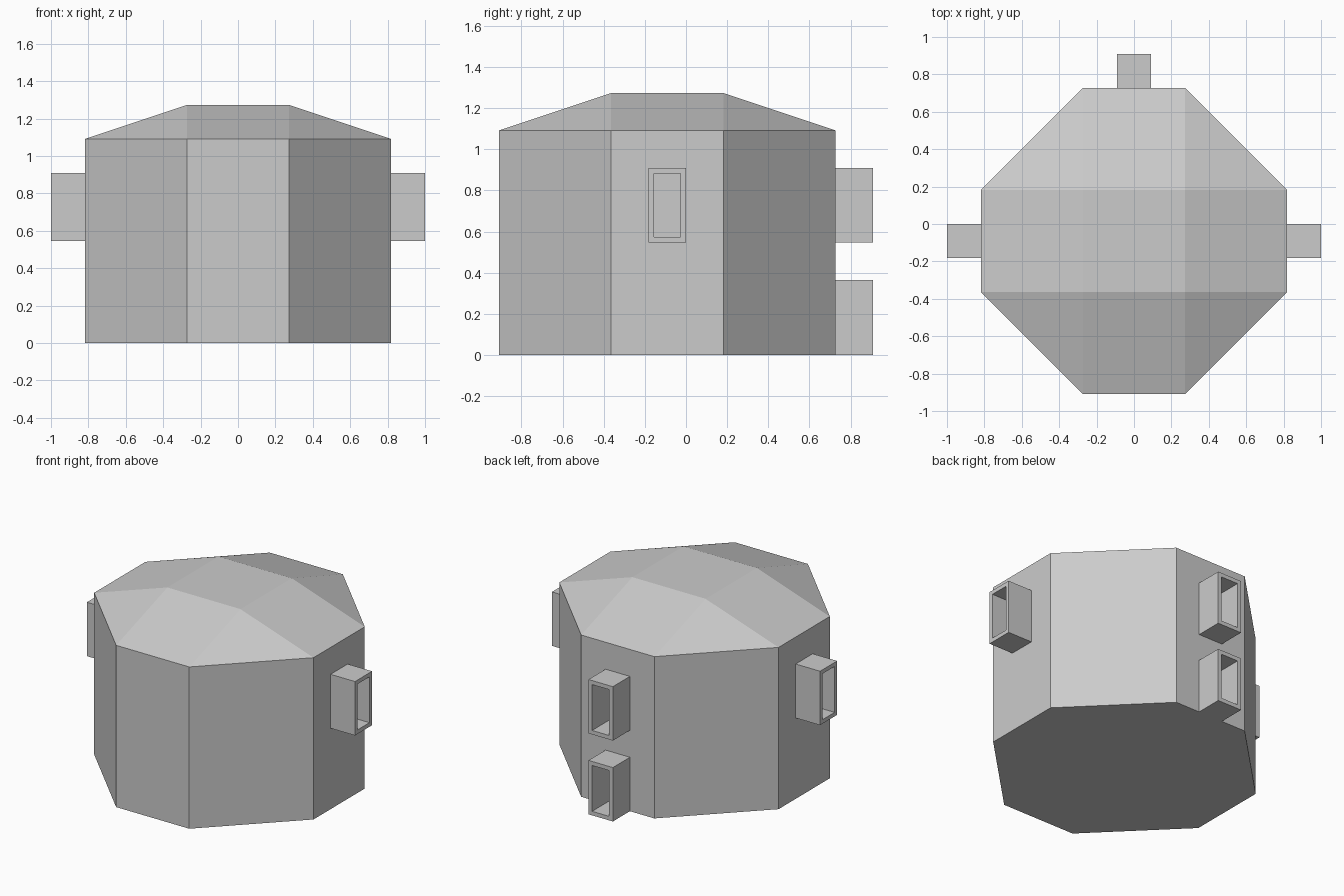
import bpy, bmesh
from math import pi
from mathutils import Matrix, Vector

if "Cube" in bpy.data.objects:
    bpy.data.objects.remove(bpy.data.objects["Cube"])

U = 2 / 11          # grid unit of the model
CY = -U / 2         # body centre in y


def make_object(name, bm):
    bmesh.ops.recalc_face_normals(bm, faces=bm.faces)
    mesh = bpy.data.meshes.new(name)
    bm.to_mesh(mesh)
    bm.free()
    ob = bpy.data.objects.new(name, mesh)
    bpy.context.collection.objects.link(ob)
    return ob


def bridge(bm, a, b):
    n = len(a)
    for i in range(n):
        bm.faces.new((a[i], a[(i + 1) % n], b[(i + 1) % n], b[i]))


# Octagonal body with a low faceted roof
def build_body():
    bm = bmesh.new()
    o, i = 4.5 * U, 1.5 * U
    outline = [(o, -i), (o, i), (i, o), (-i, o), (-o, i), (-o, -i), (-i, -o), (i, -o)]
    low = [bm.verts.new((x, y + CY, 0)) for x, y in outline]
    high = [bm.verts.new((x, y + CY, 6 * U)) for x, y in outline]
    top = [bm.verts.new((x, y + CY, 7 * U)) for x, y in [(i, -i), (i, i), (-i, i), (-i, -i)]]
    bm.faces.new(low)
    bridge(bm, low, high)
    bm.faces.new(top)
    for k in range(4):
        a, b, c = high[2 * k], high[2 * k + 1], high[(2 * k + 2) % 8]
        t0, t1 = top[k], top[(k + 1) % 4]
        bm.faces.new((a, b, t1, t0))      # sloped side
        bm.faces.new((b, c, t1))          # corner facet
    make_object("body", bm)


# Rectangular hollow port, built along +x and turned about z
def build_port(name, location, angle):
    bm = bmesh.new()
    wall = 0.15 * U

    def ring(x, inset):
        y, z = U / 2 - inset, U - inset
        return [bm.verts.new((x, s * y, t * z))
                for s, t in ((-1, -1), (1, -1), (1, 1), (-1, 1))]

    rings = [ring(0, 0), ring(U, 0), ring(U, wall), ring(0, wall)]
    for k in range(4):
        bridge(bm, rings[k], rings[(k + 1) % 4])
    bm.transform(Matrix.Translation(Vector(location)) @ Matrix.Rotation(angle, 4, 'Z'))
    make_object(name, bm)


build_body()
build_port("right_port", (4.5 * U, CY, 4 * U), 0)
build_port("left_port", (-4.5 * U, CY, 4 * U), pi)
build_port("back_upper_port", (0, 4 * U, 4 * U), pi / 2)
build_port("back_lower_port", (0, 4 * U, U), pi / 2)
